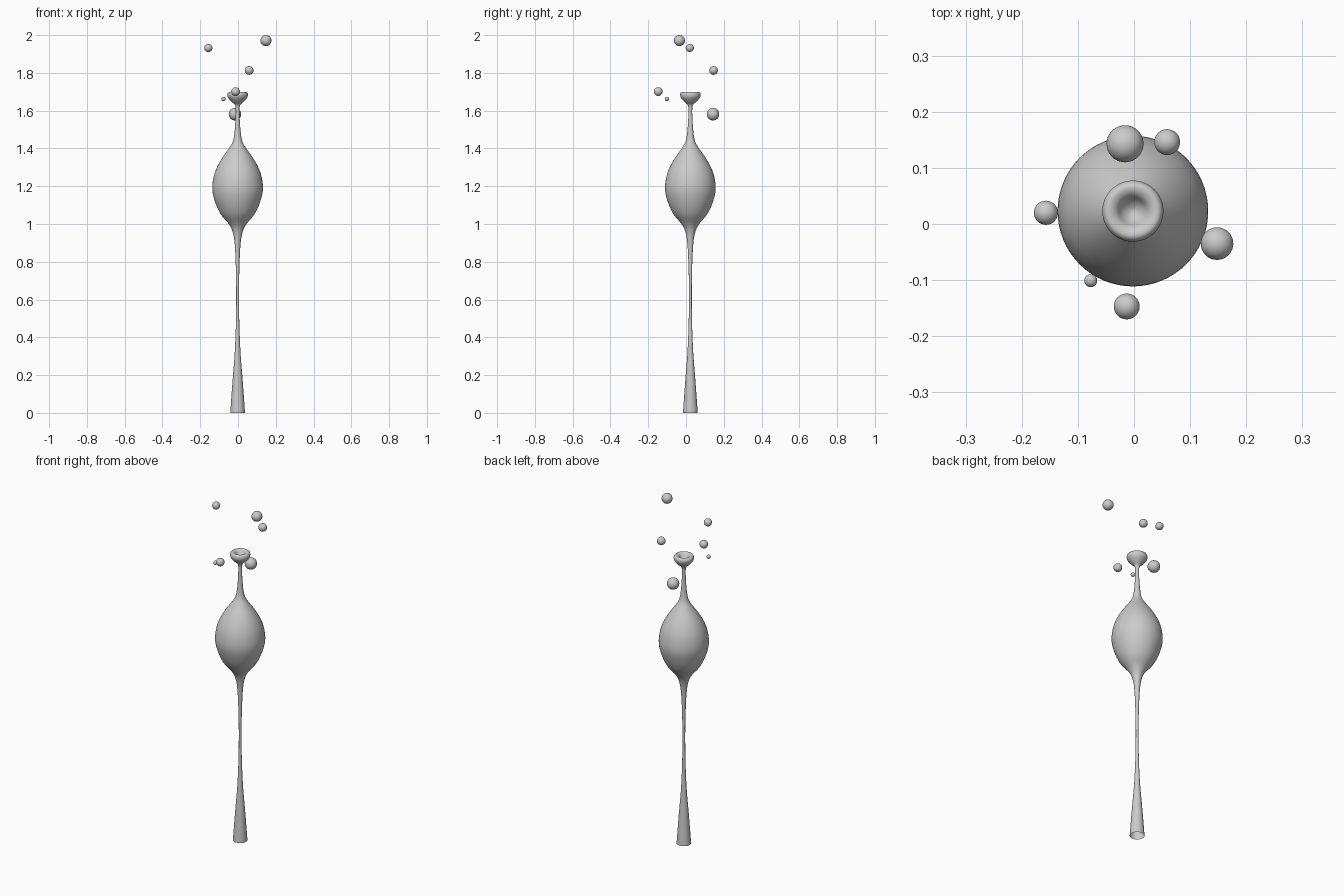
import bpy, bmesh, math
from mathutils import Vector

if "Cube" in bpy.data.objects:
    bpy.data.objects.remove(bpy.data.objects["Cube"])

AXIS = Vector((-0.002, 0.023, 0))
SEGMENTS = 64

# (radius, height) profile: flared foot, thin stem, bulb, neck, dimpled cup
PROFILE = [
    (0.039, 0.0), (0.032, 0.1), (0.0245, 0.2), (0.0165, 0.3), (0.0115, 0.4),
    (0.0085, 0.5), (0.0075, 0.6), (0.008, 0.7), (0.0105, 0.8), (0.016, 0.9),
    (0.027, 0.96), (0.047, 1.0), (0.088, 1.05), (0.117, 1.11), (0.134, 1.18),
    (0.127, 1.25), (0.107, 1.305), (0.078, 1.355), (0.046, 1.4), (0.026, 1.435),
    (0.017, 1.48), (0.012, 1.54), (0.010, 1.6), (0.014, 1.63), (0.033, 1.648),
    (0.050, 1.668), (0.0545, 1.685), (0.050, 1.697), (0.041, 1.70),
    (0.029, 1.694), (0.017, 1.677), (0.0, 1.668),
]


def smooth_curve(points, steps=4):
    """Catmull-Rom through the profile points."""
    p = [Vector(q) for q in points]
    p = [2 * p[0] - p[1]] + p + [Vector((-p[-2].x, p[-2].y))]
    out = []
    for i in range(1, len(p) - 2):
        a, b, c, d = p[i - 1:i + 3]
        for k in range(steps):
            t = k / steps
            out.append(0.5 * (2 * b + (c - a) * t + (2 * a - 5 * b + 4 * c - d) * t * t
                              + (3 * b - a - 3 * c + d) * t ** 3))
    return out + [p[-2]]


def finish(name, bm, location):
    for f in bm.faces:
        f.smooth = True
    mesh = bpy.data.meshes.new(name)
    bm.to_mesh(mesh)
    bm.free()
    obj = bpy.data.objects.new(name, mesh)
    obj.location = location
    bpy.context.collection.objects.link(obj)


# Lathed column, open at the foot
bm = bmesh.new()
curve = smooth_curve(PROFILE)
rings = [[bm.verts.new((q.x * math.cos(a), q.x * math.sin(a), q.y))
          for a in (2 * math.pi * i / SEGMENTS for i in range(SEGMENTS))]
         for q in curve[:-1]]
for lo, hi in zip(rings, rings[1:]):
    for i in range(SEGMENTS):
        j = (i + 1) % SEGMENTS
        bm.faces.new((lo[i], lo[j], hi[j], hi[i]))
tip = bm.verts.new((0, 0, curve[-1].y))
for i in range(SEGMENTS):
    bm.faces.new((rings[-1][i], rings[-1][(i + 1) % SEGMENTS], tip))
finish("water_column", bm, AXIS)

# Floating droplets around the cup: x, y, z, radius
DROPLETS = [
    (0.148, -0.035, 1.971, 0.029), (-0.157, 0.020, 1.932, 0.0215),
    (0.059, 0.146, 1.813, 0.023), (-0.016, 0.143, 1.581, 0.033),
    (-0.013, -0.147, 1.701, 0.023), (-0.077, -0.101, 1.662, 0.0115),
]
for n, (x, y, z, r) in enumerate(DROPLETS, 1):
    bm = bmesh.new()
    bmesh.ops.create_uvsphere(bm, u_segments=32, v_segments=20, radius=r)
    finish(f"droplet_{n}", bm, (x, y, z))
